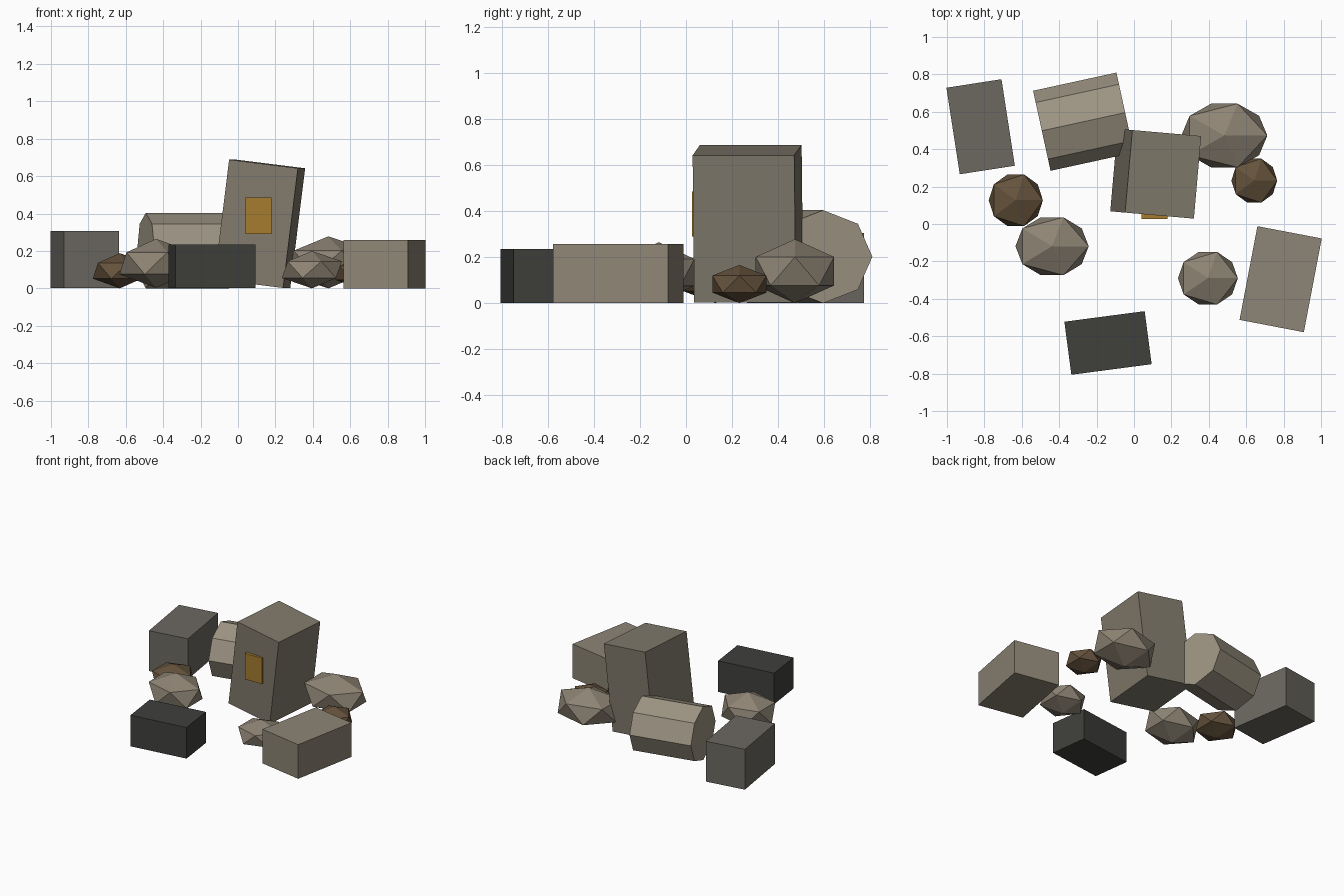
import bpy, bmesh
from math import radians, pi
from mathutils import Matrix

if "Cube" in bpy.data.objects:
    bpy.data.objects.remove(bpy.data.objects["Cube"])


def material(name, rgb):
    m = bpy.data.materials.new(name)
    m.diffuse_color = (*rgb, 1)
    m.use_nodes = True
    m.node_tree.nodes["Principled BSDF"].inputs["Base Color"].default_value = m.diffuse_color
    return m


TAN = material("tan_stone", (0.27, 0.235, 0.18))
PALE = material("pale_stone", (0.34, 0.30, 0.23))
STONE = material("stone", (0.22, 0.195, 0.15))
GREY = material("grey_stone", (0.15, 0.14, 0.12))
DARK = material("dark_stone", (0.05, 0.05, 0.045))
BROWN = material("brown_rock", (0.13, 0.085, 0.045))
RUBBLE = material("rubble", (0.27, 0.23, 0.175))
GOLD = material("gold", (0.38, 0.20, 0.03))


def finish(name, bm, loc, rot, mat):
    me = bpy.data.meshes.new(name)
    bm.to_mesh(me)
    bm.free()
    me.materials.append(mat)
    ob = bpy.data.objects.new(name, me)
    ob.location = loc
    ob.rotation_euler = [radians(a) for a in rot]
    bpy.context.collection.objects.link(ob)
    return ob


def block(name, loc, size, rot, mat):
    bm = bmesh.new()
    bmesh.ops.create_cube(bm, size=1)
    bmesh.ops.scale(bm, vec=size, verts=bm.verts)
    return finish(name, bm, loc, rot, mat)


def rock(name, loc, radii, mat, yaw=0):
    bm = bmesh.new()
    bmesh.ops.create_icosphere(bm, subdivisions=1, radius=1)
    bmesh.ops.scale(bm, vec=radii, verts=bm.verts)
    return finish(name, bm, loc, (0, 0, yaw), mat)


# Fallen rectangular blocks
block("left_block", (-0.82, 0.52, 0.153), (0.298, 0.468, 0.305), (0, 0, 8.8), GREY)
block("front_block", (-0.139, -0.636, 0.118), (0.433, 0.286, 0.235), (0, 0, 7.5), DARK)
block("right_block", (0.784, -0.295, 0.129), (0.35, 0.51, 0.258), (0, 0, -10.8), TAN)

# Leaning pillar stump with its plaque
block("leaning_pillar", (0.116, 0.269, 0.345), (0.372, 0.443, 0.645), (0, 7.1, -5), STONE)
block("plaque", (0.11, 0.047, 0.388), (0.14, 0.04, 0.196), (0, 0, 0), GOLD)

# Toppled octagonal column drum
bm = bmesh.new()
bmesh.ops.create_cone(bm, cap_ends=True, segments=8, radius1=1, radius2=1, depth=1)
bmesh.ops.rotate(bm, matrix=Matrix.Rotation(pi / 2, 3, 'Y'), verts=bm.verts)
bmesh.ops.scale(bm, vec=(0.456, 0.219, 0.202), verts=bm.verts)
finish("column_drum", bm, (-0.27, 0.547, 0.202), (0, 0, 12.3), PALE)

# Loose faceted rocks
rock("rock_left", (-0.438, -0.119, 0.134), (0.219, 0.182, 0.131), RUBBLE)
rock("rock_back", (0.483, 0.473, 0.139), (0.257, 0.2, 0.139), RUBBLE)
rock("rock_front", (0.395, -0.29, 0.1), (0.179, 0.165, 0.1), RUBBLE)
rock("brown_rock_left", (-0.632, 0.127, 0.094), (0.162, 0.162, 0.094), BROWN)
rock("brown_rock_right", (0.643, 0.232, 0.083), (0.137, 0.138, 0.083), BROWN)
